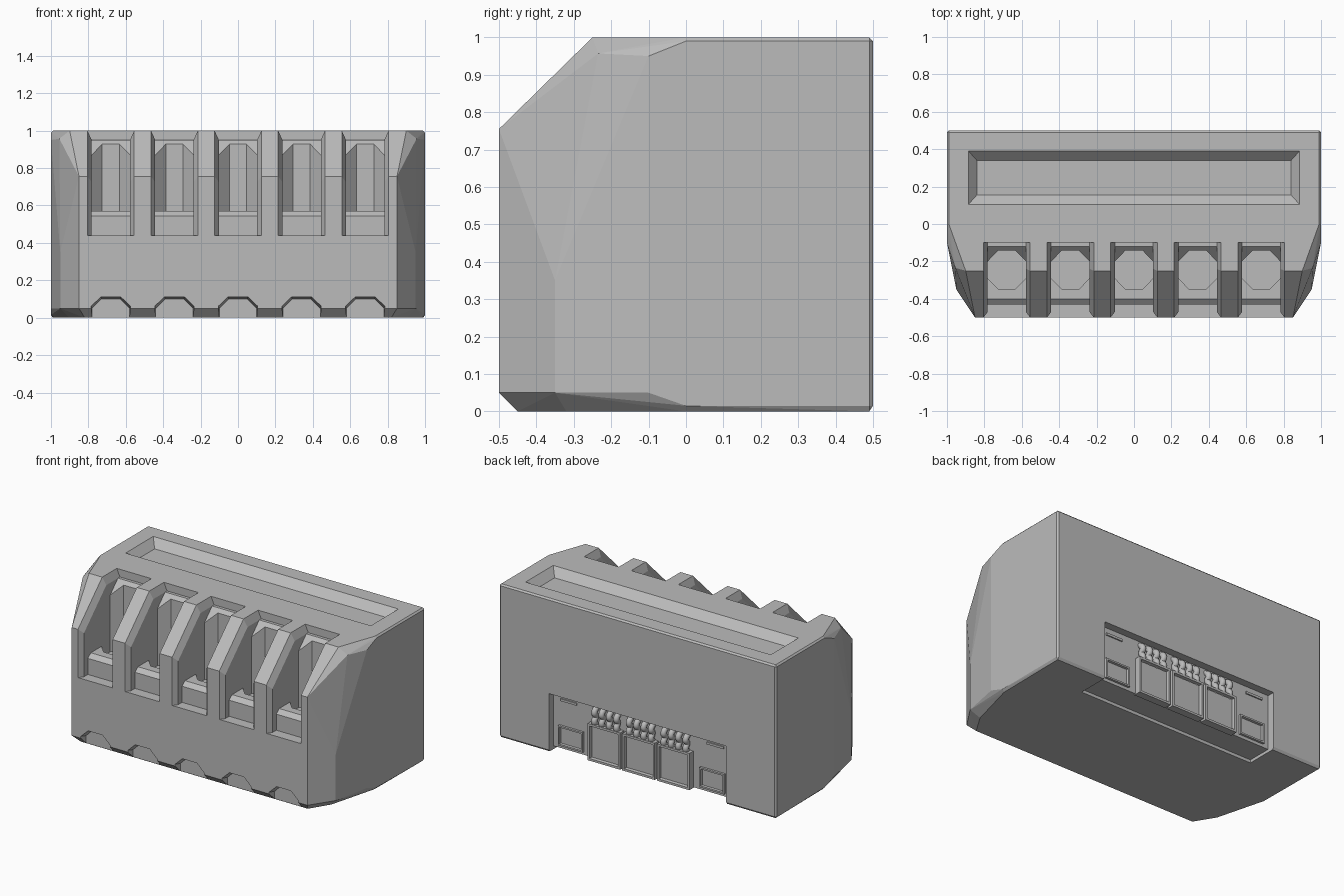
import bpy, bmesh

if "Cube" in bpy.data.objects:
    bpy.data.objects.remove(bpy.data.objects["Cube"])

grey = bpy.data.materials.new("housing grey")
grey.use_nodes = True
grey.diffuse_color = (0.5, 0.5, 0.5, 1)
grey.node_tree.nodes["Principled BSDF"].inputs["Base Color"].default_value = (0.5, 0.5, 0.5, 1)


def finish(bm, name):
    bmesh.ops.recalc_face_normals(bm, faces=bm.faces)
    mesh = bpy.data.meshes.new(name)
    bm.to_mesh(mesh)
    bm.free()
    mesh.materials.append(grey)
    obj = bpy.data.objects.new(name, mesh)
    bpy.context.collection.objects.link(obj)
    return obj


def loft(name, rings):
    """Closed solid skinned through rings of equal length."""
    bm = bmesh.new()
    rows = [[bm.verts.new(p) for p in ring] for ring in rings]
    n = len(rows[0])
    for a, b in zip(rows, rows[1:]):
        for i in range(n):
            j = (i + 1) % n
            bm.faces.new((a[i], a[j], b[j], b[i]))
    bm.faces.new(rows[0])
    bm.faces.new(rows[-1])
    return finish(bm, name)


def rect(x0, x1, y0, y1, z):
    return [(x0, y0, z), (x1, y0, z), (x1, y1, z), (x0, y1, z)]


def box(name, x0, x1, y0, y1, z0, z1):
    return loft(name, [rect(x0, x1, y0, y1, z) for z in (z0, z1)])


def side_ring(x, profile):
    return [(x, y, z) for y, z in profile]


def cut(target, cutter):
    cutter.hide_render = True
    mod = target.modifiers.new("cut", "BOOLEAN")
    mod.operation, mod.solver, mod.object = "DIFFERENCE", "EXACT", cutter
    bpy.context.view_layer.objects.active = target
    bpy.ops.object.modifier_apply(modifier=mod.name)
    bpy.data.objects.remove(cutter)


# Housing: faceted convex shell, half the corners mirrored
corners = [
    (0.99, 0.49, 0), (0.985, 0, 0), (0.9, -0.32, 0), (0.82, -0.45, 0),
    (1, 0.49, 0.015), (0.99, 0.5, 0.015), (1, 0, 0.015),
    (1, -0.1, 0.05), (0.95, -0.35, 0.05), (0.85, -0.5, 0.05),
    (0.95, -0.35, 0.35), (0.85, -0.5, 0.755), (0.955, -0.235, 0.957),
    (1, -0.1, 0.95), (1, 0, 0.99), (1, 0.49, 0.99), (0.99, 0.5, 0.99),
    (0.99, 0.49, 1), (0.99, 0, 1), (0.9, -0.25, 1),
]
bm = bmesh.new()
for x, y, z in corners:
    for s in (-1, 1):
        bm.verts.new((s * x, y, z))
hull = bmesh.ops.convex_hull(bm, input=bm.verts)
bmesh.ops.delete(bm, geom=list({v for v in hull["geom_interior"]}), context="VERTS")
bmesh.ops.dissolve_limit(bm, angle_limit=0.005, verts=bm.verts, edges=bm.edges)
housing = finish(bm, "housing")

# Wire slots with chamfered mouths, lips, wells and lower notches
mouth_top = [(-0.1, 1.1), (-0.6, 1.1), (-0.6, 0.44)]
mouth_outer = [(-0.5, 0.44), (-0.5, 0.755), (-0.25, 1), (-0.1, 1)] + mouth_top
mouth_inner = [(-0.47, 0.44), (-0.47, 0.725), (-0.24, 0.95), (-0.1, 0.95)] + mouth_top
channel = [(-0.6, 0.44), (-0.43, 0.44), (-0.43, 0.545), (-0.4, 0.57), (-0.2, 0.57),
           (-0.2, 0.87), (-0.12, 0.95), (-0.12, 1.1), (-0.6, 1.1)]
W, H = 0.125, 0.1025


def notch_ring(cx, w, z, y):
    return [(cx - w, y, -0.1), (cx - w, y, z - 0.05), (cx - w / 2, y, z),
            (cx + w / 2, y, z), (cx + w, y, z - 0.05), (cx + w, y, -0.1)]


def well_ring(cx, z):
    back, front, mid = -0.142, -0.348, 0.046
    return [(cx - mid, front, z), (cx + mid, front, z), (cx + H, -0.29, z), (cx + H, -0.2, z),
            (cx + mid, back, z), (cx - mid, back, z), (cx - H, -0.2, z), (cx - H, -0.29, z)]


for i in range(-2, 3):
    cx = 0.34 * i
    cut(housing, loft("mouth_cutter", [
        side_ring(cx - W, mouth_outer), side_ring(cx - H, mouth_inner),
        side_ring(cx + H, mouth_inner), side_ring(cx + W, mouth_outer)]))
    cut(housing, loft("channel_cutter", [side_ring(cx + s * H, channel) for s in (-1, 1)]))
    cut(housing, loft("well_cutter", [well_ring(cx, z) for z in (0.5, 0.94)]))
    cut(housing, loft("notch_cutter", [
        notch_ring(cx, 0.105, 0.112, -0.6), notch_ring(cx, 0.105, 0.112, -0.5),
        notch_ring(cx, 0.1, 0.1, -0.452)]))

# Label trough on the top
cut(housing, loft("trough_cutter", [
    rect(-0.84, 0.84, 0.155, 0.34, 0.95),
    rect(-0.885, 0.885, 0.105, 0.39, 1),
    rect(-0.885, 0.885, 0.105, 0.39, 1.1)]))

# Rear connector bay and its opening underneath
cut(housing, box("bay_cutter", -0.64, 0.64, 0.45, 0.6, -0.1, 0.38))
cut(housing, box("base_cutter", -0.64, 0.64, 0.29, 0.6, -0.1, 0.02))


def framed_block(name, cx, w, z0, z1, y1, rim, depth):
    """Block whose rear face is a sunken framed panel."""
    block = box(name, cx - w / 2, cx + w / 2, 0.44, y1, z0, z1)
    bm = bmesh.new()
    bm.from_mesh(block.data)
    rear = max(bm.faces, key=lambda f: f.calc_center_median().y)
    bmesh.ops.inset_region(bm, faces=[rear], thickness=rim)
    bmesh.ops.inset_region(bm, faces=[rear], thickness=0.004, depth=-depth)
    bm.to_mesh(block.data)
    bm.free()


for i, label in zip((-1, 0, 1), ("right", "middle", "left")):
    framed_block(label + "_connector", 0.25 * i, 0.235, 0.015, 0.255, 0.49, 0.02, 0.02)
for s, label in ((-1, "right"), (1, "left")):
    framed_block(label + "_latch", 0.51 * s, 0.18, 0.04, 0.17, 0.465, 0.015, 0.02)
    box(label + "_guide_plate", 0.53 * s - 0.06, 0.53 * s + 0.06, 0.445, 0.458, 0.33, 0.345)

# Spring contacts above each connector
curve = bpy.data.curves.new("spring_contacts", "CURVE")
curve.dimensions = "3D"
curve.bevel_depth, curve.bevel_resolution, curve.resolution_u = 0.019, 2, 4
curve.use_fill_caps = True
curve.materials.append(grey)
path = [(0.445, 0.24), (0.475, 0.27), (0.46, 0.3), (0.475, 0.33), (0.44, 0.36)]
for i in (-1, 0, 1):
    for k in range(4):
        spline = curve.splines.new("BEZIER")
        spline.bezier_points.add(len(path) - 1)
        for point, (y, z) in zip(spline.bezier_points, path):
            point.co = (0.25 * i + 0.053 * (k - 1.5), y, z)
            point.handle_left_type = point.handle_right_type = "AUTO"
contacts = bpy.data.objects.new("spring_contacts", curve)
bpy.context.collection.objects.link(contacts)
